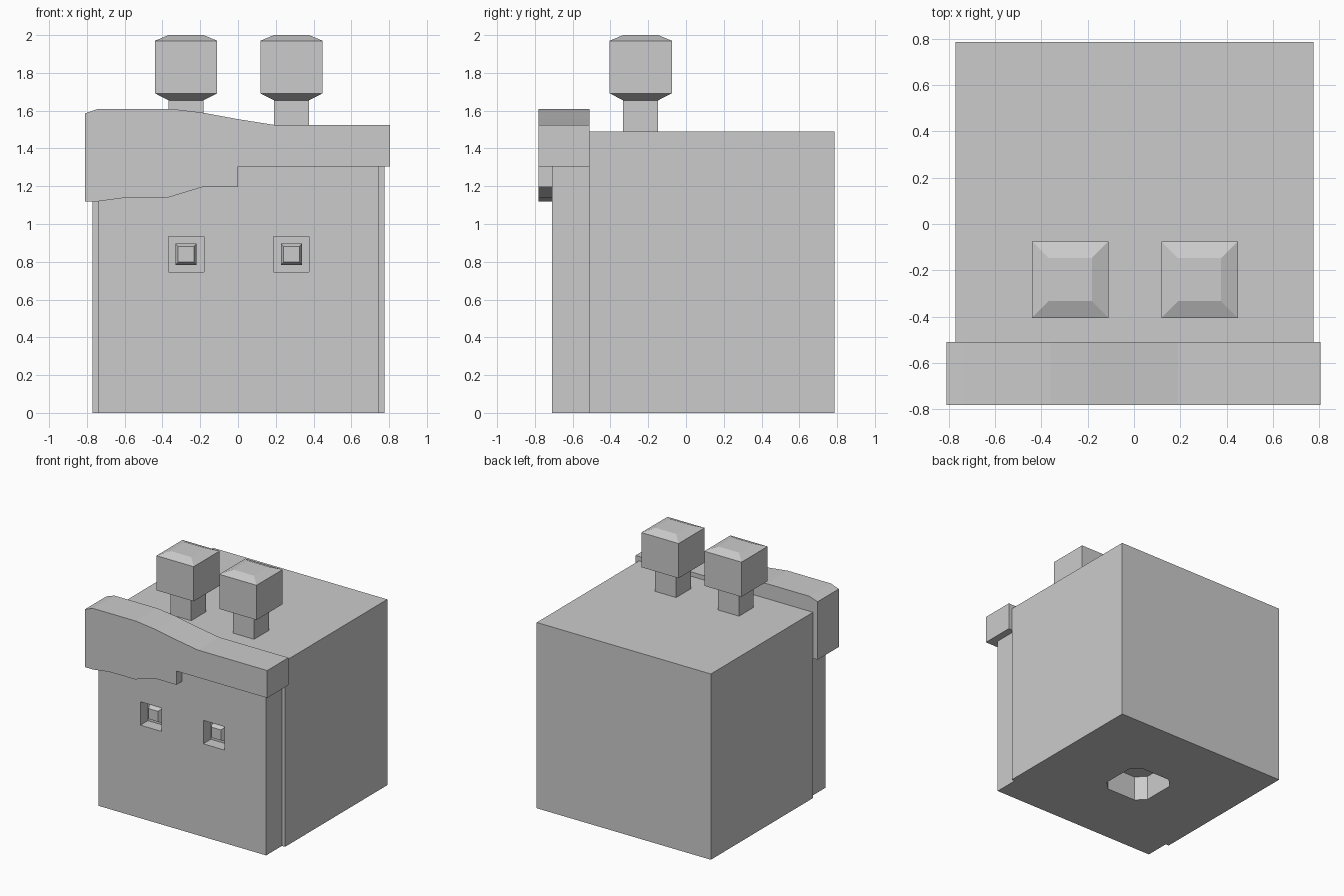
import bpy, bmesh
from mathutils import Vector

if "Cube" in bpy.data.objects:
    bpy.data.objects.remove(bpy.data.objects["Cube"])


def finish(name, bm):
    bmesh.ops.recalc_face_normals(bm, faces=bm.faces)
    mesh = bpy.data.meshes.new(name)
    bm.to_mesh(mesh)
    bm.free()
    ob = bpy.data.objects.new(name, mesh)
    bpy.context.collection.objects.link(ob)
    return ob


def prism(name, points, direction):
    """Extrude a flat outline of 3D points along a direction."""
    bm = bmesh.new()
    face = bm.faces.new([bm.verts.new(p) for p in points])
    new = bmesh.ops.extrude_face_region(bm, geom=[face])["geom"]
    verts = [v for v in new if isinstance(v, bmesh.types.BMVert)]
    bmesh.ops.translate(bm, verts=verts, vec=direction)
    return finish(name, bm)


def square_stack(name, rings, place):
    """Join square rings given as (half width, distance along axis)."""
    bm = bmesh.new()
    loops = [[bm.verts.new(place(sx * r, sy * r, h))
              for sx, sy in ((-1, -1), (1, -1), (1, 1), (-1, 1))]
             for r, h in rings]
    for a, b in zip(loops, loops[1:]):
        for i in range(4):
            j = (i + 1) % 4
            bm.faces.new((a[i], a[j], b[j], b[i]))
    bm.faces.new(loops[0])
    bm.faces.new(loops[-1])
    return finish(name, bm)


def cut(target, cutter):
    mod = target.modifiers.new("cut", "BOOLEAN")
    mod.operation = "DIFFERENCE"
    mod.solver = "EXACT"
    mod.object = cutter
    bpy.context.view_layer.objects.active = target
    bpy.ops.object.modifier_apply(modifier=mod.name)
    bpy.data.objects.remove(cutter)


# Head block with a slightly narrower front step
plan = [(-0.77, 0.785), (-0.77, -0.51), (-0.742, -0.51), (-0.742, -0.71),
        (0.747, -0.71), (0.747, -0.51), (0.775, -0.51), (0.775, 0.785)]
head = prism("head_block", [(x, y, 0) for x, y in plan], (0, 0, 1.49))

# Mounting socket underneath: square with clipped corners
r, c = 0.2, 0.13
clipped = [(-r, -c), (-c, -r), (c, -r), (r, -c), (r, c), (c, r), (-c, r), (-r, c)]
cut(head, prism("socket_cutter", [(x, y + 0.05, -0.1) for x, y in clipped], (0, 0, 0.3)))

# Wavy fringe across the front
wave = [(-0.81, 1.12), (-0.74, 1.12), (-0.59, 1.14), (-0.37, 1.14), (-0.19, 1.195),
        (0, 1.195), (0, 1.305), (0.805, 1.305), (0.805, 1.525), (0.19, 1.525),
        (0, 1.555), (-0.19, 1.59), (-0.36, 1.61), (-0.74, 1.61), (-0.81, 1.585)]
prism("fringe", [(x, -0.78, z) for x, z in wave], (0, 0.27, 0))

for side, cx in (("left", -0.275), ("right", 0.283)):
    # Stalk with a bevelled cube on top
    square_stack(side + "_stalk",
                 [(0.093, 1.485), (0.093, 1.655), (0.165, 1.692), (0.165, 1.97), (0.093, 2.0)],
                 lambda u, v, h: Vector((cx + u, -0.24 + v, h)))

    # Recessed eye with a bevelled pupil
    def eye(u, v, h):
        return Vector((cx + u, h, 0.84 + v))
    cut(head, square_stack("eye_cutter", [(0.094, -0.8), (0.094, -0.615)], eye))
    square_stack(side + "_pupil", [(0.056, -0.61), (0.056, -0.655), (0.042, -0.68)], eye)
